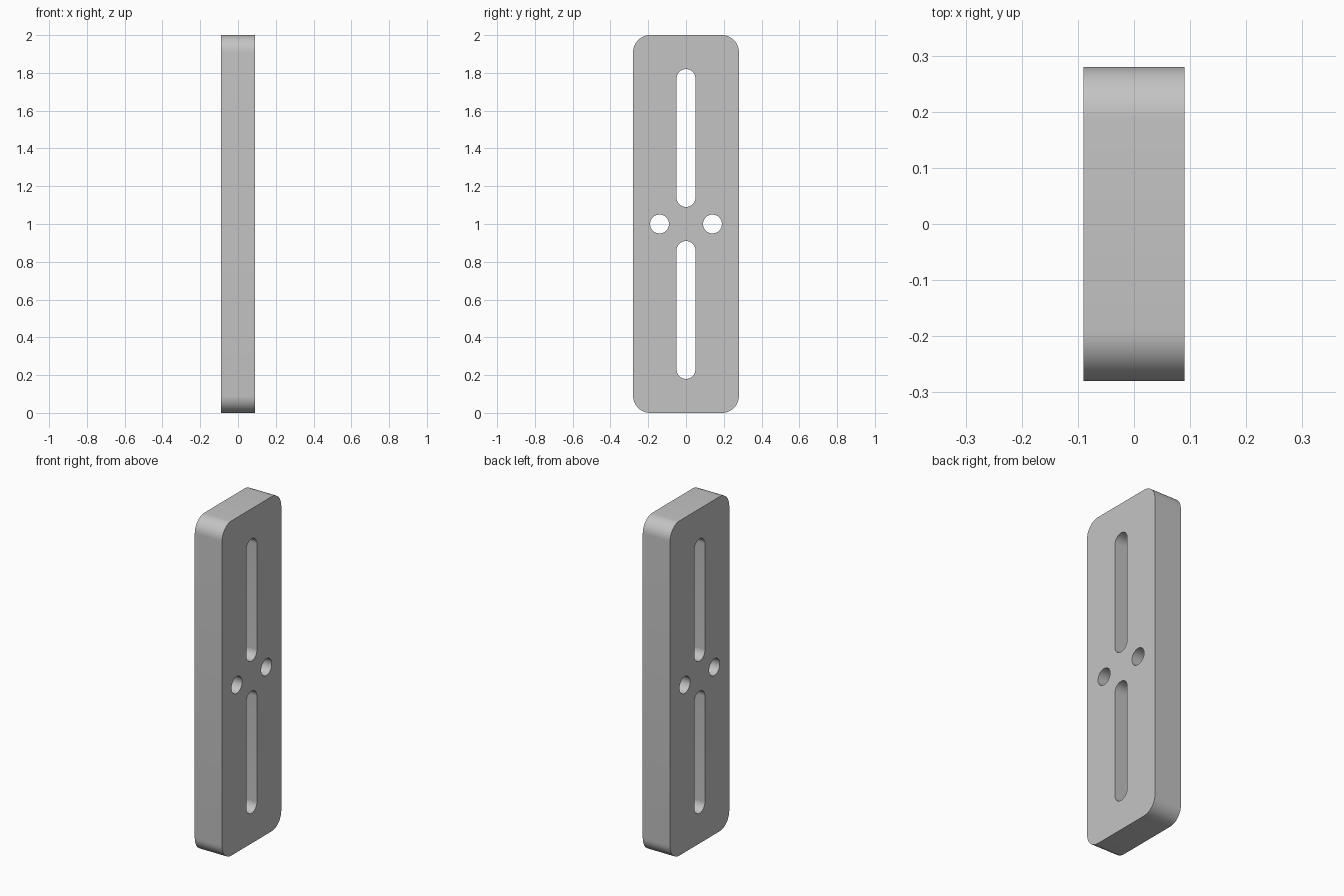
import bpy
import bmesh
from math import cos, sin, pi, radians

THICKNESS = 0.18
WIDTH = 0.56
HEIGHT = 2.0
HOLE_RADIUS = 0.05

cube = bpy.data.objects.get("Cube")
if cube:
    bpy.data.objects.remove(cube, do_unlink=True)

# Plain grey material
grey = bpy.data.materials.new("grey")
grey.use_nodes = True
colour = (0.55, 0.55, 0.55, 1.0)
grey.diffuse_color = colour
grey.node_tree.nodes["Principled BSDF"].inputs["Base Color"].default_value = colour


def rounded_outline(y, z, width, height, radius, steps=12):
    """Points of a rounded rectangle; becomes a slot or circle at full radius."""
    half_w, half_h = width / 2 - radius, height / 2 - radius
    points = []
    for corner, (sy, sz) in enumerate([(1, 1), (-1, 1), (-1, -1), (1, -1)]):
        for i in range(steps + 1):
            a = (corner + i / steps) * pi / 2
            points.append((y + sy * half_w + radius * cos(a),
                           z + sz * half_h + radius * sin(a)))
    return points


def add_loop(bm, points):
    verts = [bm.verts.new((-THICKNESS / 2, y, z)) for y, z in points]
    return [bm.edges.new((v, verts[i - 1])) for i, v in enumerate(verts)]


bm = bmesh.new()

# Outer edge, two long slots and two round holes
add_loop(bm, rounded_outline(0, HEIGHT / 2, WIDTH, HEIGHT, 0.09))
for side in (-1, 1):
    add_loop(bm, rounded_outline(0, HEIGHT / 2 + side * 0.455,
                                 2 * HOLE_RADIUS, 0.73, HOLE_RADIUS))
    add_loop(bm, rounded_outline(side * 0.14, HEIGHT / 2,
                                 2 * HOLE_RADIUS, 2 * HOLE_RADIUS, HOLE_RADIUS))
bmesh.ops.remove_doubles(bm, verts=bm.verts[:], dist=0.0001)

# Fill the face around the openings and give it thickness
bmesh.ops.triangle_fill(bm, use_beauty=True, use_dissolve=False, edges=bm.edges[:])
extruded = bmesh.ops.extrude_face_region(bm, geom=bm.faces[:], use_keep_orig=True)
moved = [g for g in extruded["geom"] if isinstance(g, bmesh.types.BMVert)]
bmesh.ops.translate(bm, verts=moved, vec=(THICKNESS, 0, 0))
bmesh.ops.recalc_face_normals(bm, faces=bm.faces[:])

mesh = bpy.data.meshes.new("slotted_plate")
bm.to_mesh(mesh)
bm.free()
mesh.materials.append(grey)
plate = bpy.data.objects.new("slotted_plate", mesh)
bpy.context.collection.objects.link(plate)

# Smooth rounded walls with crisp rims
bpy.ops.object.select_all(action='DESELECT')
plate.select_set(True)
bpy.context.view_layer.objects.active = plate
bpy.ops.object.shade_smooth_by_angle(angle=radians(30))
